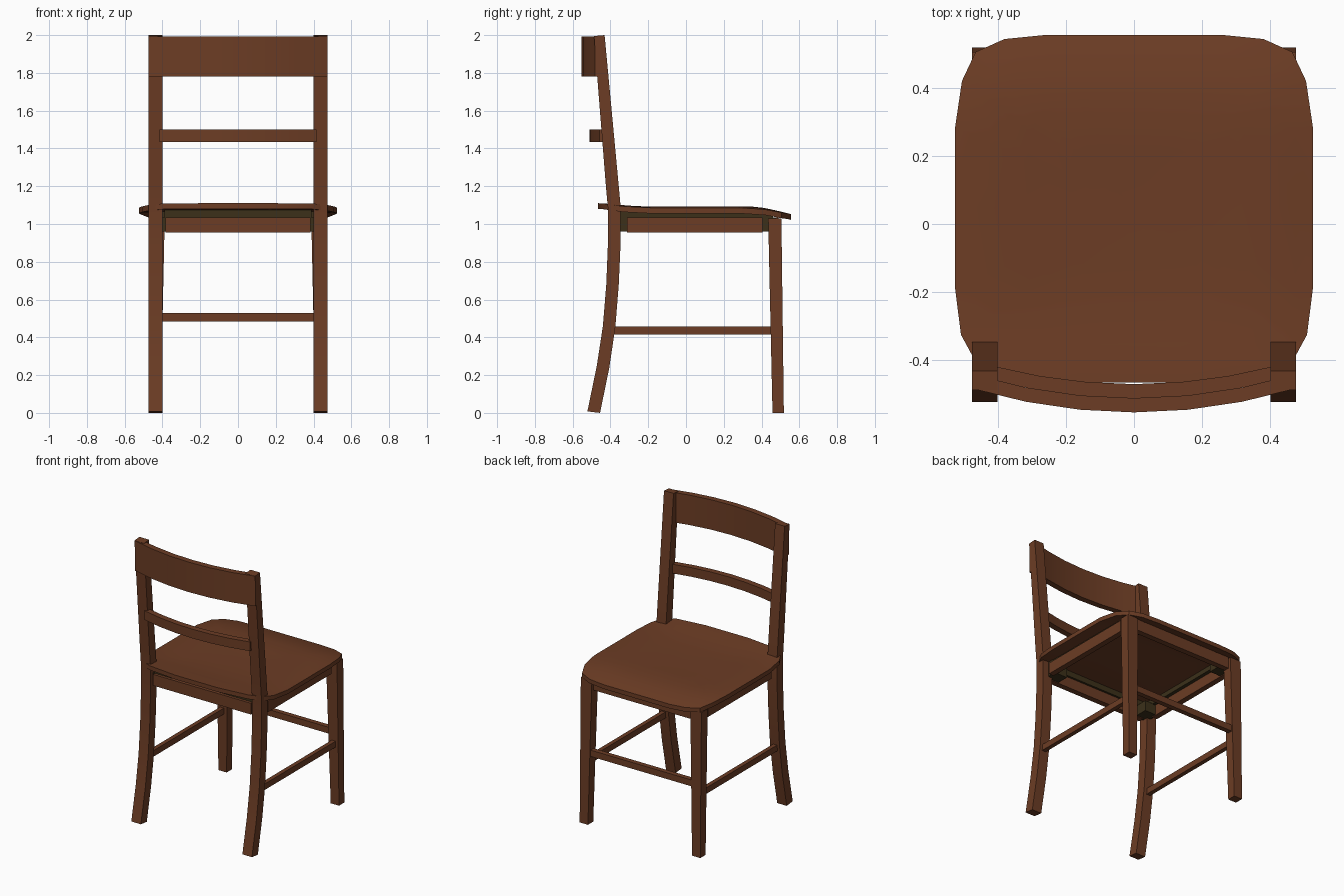
import bpy, bmesh, math

if "Cube" in bpy.data.objects:
    bpy.data.objects.remove(bpy.data.objects["Cube"])

def material(name, col):
    m = bpy.data.materials.new(name)
    m.diffuse_color = (*col, 1)
    m.use_nodes = True
    m.node_tree.nodes["Principled BSDF"].inputs["Base Color"].default_value = m.diffuse_color
    return m

WOOD = material("brown wood", (0.15, 0.046, 0.018))
DARK = material("dark olive underside", (0.045, 0.03, 0.01))

def finish(name, bm, mat=WOOD, smooth=False):
    bmesh.ops.recalc_face_normals(bm, faces=bm.faces[:])
    me = bpy.data.meshes.new(name)
    bm.to_mesh(me)
    bm.free()
    me.materials.append(mat)
    ob = bpy.data.objects.new(name, me)
    bpy.context.collection.objects.link(ob)
    if smooth:
        bpy.ops.object.select_all(action='DESELECT')
        ob.select_set(True)
        bpy.context.view_layer.objects.active = ob
        bpy.ops.object.shade_smooth_by_angle(angle=math.radians(30))
    return ob

def loft(name, rings, mat=WOOD, smooth=False):
    """Skin a list of equal-length rings and cap the ends."""
    bm = bmesh.new()
    vs = [[bm.verts.new(p) for p in r] for r in rings]
    n = len(rings[0])
    for a, b in zip(vs, vs[1:]):
        for i in range(n):
            j = (i + 1) % n
            bm.faces.new((a[i], a[j], b[j], b[i]))
    bm.faces.new(vs[0])
    bm.faces.new(vs[-1])
    return finish(name, bm, mat, smooth)

def box(name, x0, x1, y0, y1, z0, z1, mat=WOOD):
    return loft(name, [[(x0, y0, z), (x1, y0, z), (x1, y1, z), (x0, y1, z)]
                       for z in (z0, z1)], mat)

# back legs: curved below the seat, raked straight above (y back, z back, y front, z front)
BACK = [(-.522, .008, -.455, 0), (-.472, .25, -.406, .24), (-.440, .46, -.374, .455),
        (-.422, .68, -.356, .68), (-.414, .88, -.347, .88), (-.414, 1.09, -.346, 1.09),
        (-.424, 1.2, -.356, 1.2), (-.487, 1.995, -.431, 2.0)]
for s, side in ((1, "right"), (-1, "left")):
    loft("back_leg_" + side,
         [[(s*.40, a, za), (s*.475, a, za), (s*.475, b, zb), (s*.40, b, zb)]
          for a, za, b, zb in BACK], smooth=True)
    # tapered front leg
    loft("front_leg_" + side,
         [[(s*xi, a, z), (s*.475, a, z), (s*.475, b, z), (s*xi, b, z)]
          for z, xi, a, b in ((0, .41, .458, .518), (1.03, .388, .435, .505))])
    # side apron, side stretcher and corner blocks
    x0, x1 = sorted((s*.415, s*.455))
    box("side_apron_" + side, x0, x1, -.312, .405, .955, 1.035)
    x0, x1 = sorted((s*.425, s*.455))
    box("side_stretcher_" + side, x0, x1, -.40, .47, .415, .458)
    x0, x1 = sorted((s*.33, s*.43))
    box("back_corner_block_" + side, x0, x1, -.385, -.28, .96, 1.034, DARK)
    box("front_corner_block_" + side, x0, x1, .37, .475, .96, 1.034, DARK)
    x0, x1 = sorted((s*.39, s*.43))
    box("side_spacer_" + side, x0, x1, -.36, .46, 1.03, 1.067, DARK)

box("back_apron", -.385, .385, -.405, -.365, .955, 1.035)
box("front_apron", -.385, .385, .45, .49, .955, 1.035)
box("back_spacer", -.39, .39, -.385, -.35, 1.03, 1.075, DARK)
box("front_spacer", -.39, .39, .42, .45, 1.03, 1.05, DARK)
box("front_stretcher", -.41, .41, .47, .505, .485, .53)

# bowed back rails
def rail(name, half, y, z0, z1, thick=.042, n=6):
    rings = []
    for i in range(n + 1):
        x = half * (2*i/n - 1)
        a = y + .31 * x * x
        rings.append([(x, a, z0), (x, a + thick, z0), (x, a + thick, z1), (x, a, z1)])
    loft(name, rings, smooth=True)

rail("top_rail", .475, -.553, 1.78, 1.993)
rail("lower_back_slat", .415, -.512, 1.435, 1.5)

# seat: rounded outline, gently dished, dropping at the front edge
half = [(.26, .555), (.38, .543), (.465, .505), (.505, .42), (.525, .285), (.525, .05),
        (.525, -.19), (.508, -.325), (.47, -.395), (.39, -.44), (.17, -.465)]
outline = half + [(-x, y) for x, y in reversed(half)]

def top_z(x, y):
    z = 1.094 - .008 * max(0, 1 - (x/.42)**2) * max(0, 1 - (y/.42)**2)
    if y > .34:
        z -= .042 * ((y - .34) / .215)**1.4
    if y < -.25:
        z += .016 * min(1, (-.25 - y) / .2)
    if abs(x) > .4:
        z -= .008 * (abs(x) - .4) / .125
    return z

def seat_ring(k, drop):
    pts = [(x*k, .045 + (y - .045)*k) for x, y in outline]
    return [(x, y, top_z(x, y) - drop) for x, y in pts]

scales = [.03, .35, .6, .78, .9, 1]
loft("seat", [seat_ring(k, 0) for k in scales]
     + [seat_ring(k, .03) for k in reversed(scales)], smooth=True)
